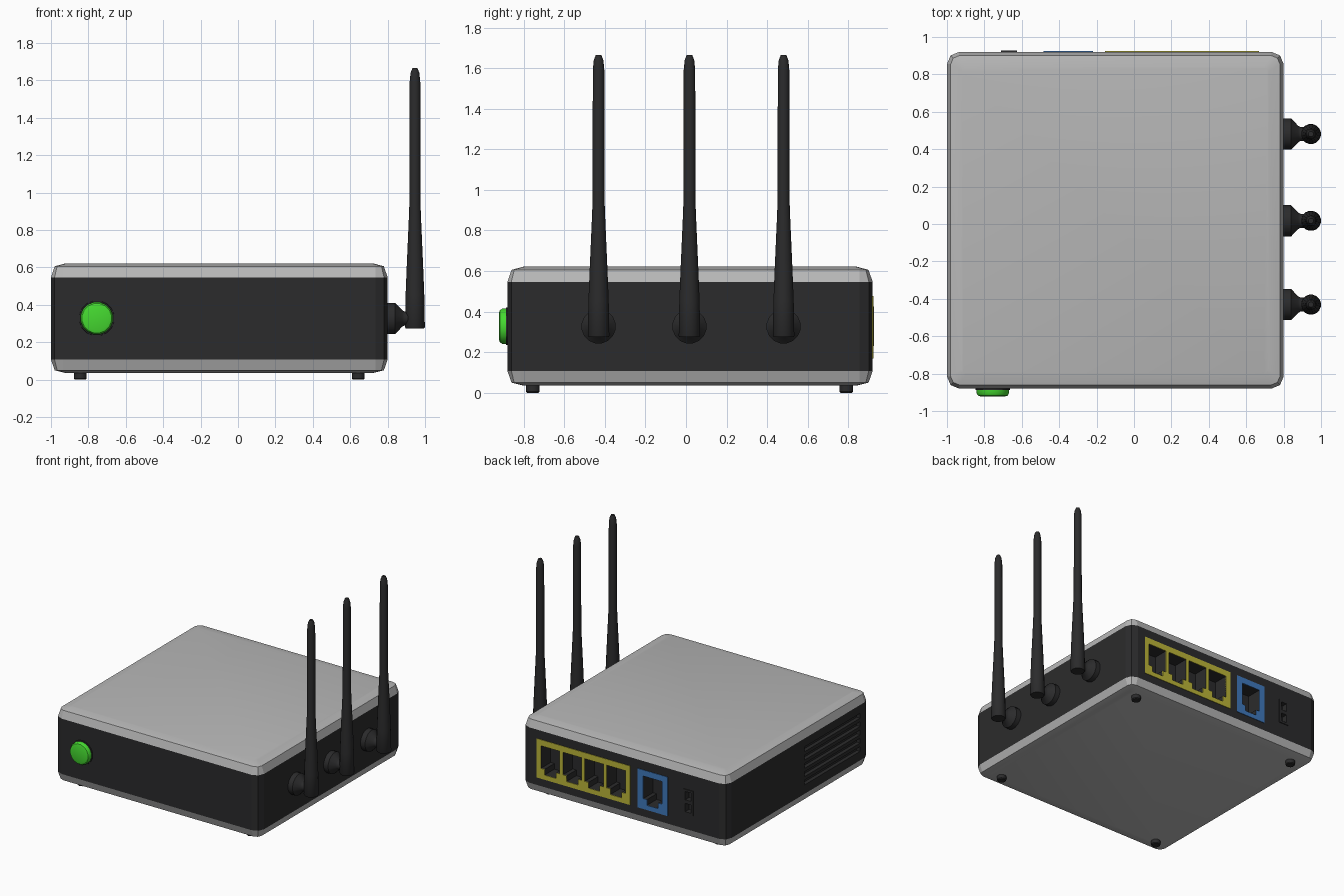
import bpy, bmesh, math
from mathutils import Matrix, Vector

if "Cube" in bpy.data.objects:
    bpy.data.objects.remove(bpy.data.objects["Cube"])


def material(name, rgb):
    m = bpy.data.materials.new(name)
    m.diffuse_color = (*rgb, 1)
    m.use_nodes = True
    m.node_tree.nodes["Principled BSDF"].inputs["Base Color"].default_value = m.diffuse_color
    return m


DARK = material("dark plastic", (0.024, 0.024, 0.025))
GREY = material("light grey shell", (0.48, 0.48, 0.48))
GREEN = material("green button", (0.06, 0.70, 0.03))
YELLOW = material("yellow panel", (0.50, 0.46, 0.04))
BLUE = material("blue panel", (0.05, 0.19, 0.50))


def make(name, bm, *mats):
    bmesh.ops.recalc_face_normals(bm, faces=bm.faces[:])
    me = bpy.data.meshes.new(name)
    bm.to_mesh(me)
    bm.free()
    ob = bpy.data.objects.new(name, me)
    bpy.context.collection.objects.link(ob)
    for m in mats:
        me.materials.append(m)
    return ob


def select(ob):
    bpy.ops.object.select_all(action='DESELECT')
    ob.select_set(True)
    bpy.context.view_layer.objects.active = ob


def smooth(ob, degrees):
    select(ob)
    bpy.ops.object.shade_smooth_by_angle(angle=math.radians(degrees))


def add_loft(bm, rings):
    # closed skin through a list of equal-length point rings
    vs = [[bm.verts.new(p) for p in ring] for ring in rings]
    n = len(vs[0])
    for a, b in zip(vs, vs[1:]):
        for i in range(n):
            j = (i + 1) % n
            bm.faces.new((a[i], a[j], b[j], b[i]))
    bm.faces.new(vs[0][::-1])
    bm.faces.new(vs[-1])
    return bm


def lathe(name, profile, sides, loc, mat, rot=Matrix.Identity(3), angle=35):
    # profile holds (radius, height) pairs along the turning axis
    rings = []
    for r, h in profile:
        ring = []
        for i in range(sides):
            a = math.tau * (i + 0.5) / sides
            ring.append(Vector(loc) + rot @ Vector((r * math.cos(a), r * math.sin(a), h)))
        rings.append(ring)
    ob = make(name, add_loft(bmesh.new(), rings), mat)
    smooth(ob, angle)
    return ob


def add_box(bm, x0, x1, y0, y1, z0, z1):
    mat = Matrix.Translation(((x0 + x1) / 2, (y0 + y1) / 2, (z0 + z1) / 2)) \
        @ Matrix.Diagonal((x1 - x0, y1 - y0, z1 - z0, 1))
    bmesh.ops.create_cube(bm, size=1, matrix=mat)


def box(name, mat, *dims):
    bm = bmesh.new()
    add_box(bm, *dims)
    return make(name, bm, mat)


def cut(ob, cutter):
    mod = ob.modifiers.new("cut", 'BOOLEAN')
    mod.operation = 'DIFFERENCE'
    mod.solver = 'EXACT'
    mod.object = cutter
    select(ob)
    bpy.ops.object.modifier_apply(modifier=mod.name)


# case: rounded square lofted upwards, with dark walls between grey shells
X0, X1, Y0, Y1 = -1.0, 0.8, -0.88, 0.92
LOW, HIGH = 0.107, 0.547


def rounded_ring(z, inset):
    r = max(0.065 - inset, 0.025)
    e = inset + r
    corners = ((X1 - e, Y1 - e), (X0 + e, Y1 - e), (X0 + e, Y0 + e), (X1 - e, Y0 + e))
    return [(cx + r * math.cos(a), cy + r * math.sin(a), z)
            for q, (cx, cy) in enumerate(corners)
            for a in (math.pi / 2 * (q + k / 2) for k in range(3))]


bm = add_loft(bmesh.new(), [rounded_ring(z, i) for z, i in (
    (0.035, 0.08), (0.05, 0.02), (LOW, 0), (HIGH, 0), (0.606, 0.02), (0.622, 0.08))])
for f in bm.faces:
    f.material_index = 0 if LOW < f.calc_center_median().z < HIGH else 1
case = make("router_case", bm, DARK, GREY)

# coloured panels on the back
BACK = Y1 + 0.004
yellow = box("yellow_port_panel", YELLOW, -0.155, 0.668, Y1 - 0.002, BACK, 0.168, 0.478)
blue = box("blue_port_panel", BLUE, -0.485, -0.22, Y1 - 0.002, BACK, 0.168, 0.478)
socket = box("power_socket", DARK, -0.71, -0.625, Y1 - 0.002, Y1 + 0.007, 0.23, 0.425)


# openings: network ports with a clip notch, power holes, side vents
def port(bm, x):
    half = ((0.05, 0.205), (0.05, 0.25), (0.082, 0.25), (0.082, 0.43))
    outline = [(x + dx, z) for dx, z in half] + [(x - dx, z) for dx, z in reversed(half)]
    add_loft(bm, [[(px, y, z) for px, z in outline] for y in (Y1 - 0.12, Y1 + 0.05)])


def fill_yellow(b):
    for i in range(4):
        port(b, 0.548 - 0.193 * i)


def fill_blue(b):
    port(b, -0.352)


def fill_power(b):
    for z in (0.28, 0.375):
        add_box(b, -0.693, -0.642, Y1 - 0.04, Y1 + 0.05, z - 0.033, z + 0.033)


def fill_vents(b):
    for i in range(5):
        z = 0.197 + 0.066 * i
        add_box(b, X0 - 0.05, X0 + 0.03, -0.76, -0.06, z - 0.019, z + 0.019)


for name, fill, targets in (
        ("yellow_port_cutter", fill_yellow, (case, yellow)),
        ("blue_port_cutter", fill_blue, (case, blue)),
        ("power_cutter", fill_power, (case, socket)),
        ("vent_cutter", fill_vents, (case,))):
    b = bmesh.new()
    fill(b)
    cutter = make(name, b, DARK)
    for t in targets:
        cut(t, cutter)
    bpy.data.objects.remove(cutter)
smooth(case, 17)

# front button with a dark collar
FRONT = Matrix.Rotation(math.pi / 2, 3, 'X')
lathe("button_collar", [(0.096, -0.01), (0.094, 0.008)], 16, (-0.755, Y0, 0.328), DARK, FRONT)
lathe("power_button", [(0.088, 0), (0.088, 0.026), (0.08, 0.038), (0.064, 0.043)],
      16, (-0.755, Y0, 0.328), GREEN, FRONT)

# feet
for x in (-0.843, 0.643):
    for y in (-0.755, 0.79):
        lathe("foot", [(0.03, 0), (0.035, 0.006), (0.035, 0.045)], 12, (x, y, 0), DARK)

# antennas with their side joints
SIDE = Matrix.Rotation(math.pi / 2, 3, 'Y')
for y in (-0.431, 0.017, 0.481):
    lathe("antenna_joint", [(0.085, -0.01), (0.085, 0.04), (0.045, 0.078), (0.038, 0.09), (0.038, 0.14)],
          16, (X1, y, 0.327), DARK, SIDE)
    lathe("antenna", [(0.05, 0.274), (0.054, 0.28), (0.051, 0.45), (0.045, 0.6), (0.033, 0.87),
                      (0.03, 0.95), (0.029, 1.59), (0.024, 1.64), (0.014, 1.665)],
          16, (0.946, y, 0), DARK)
